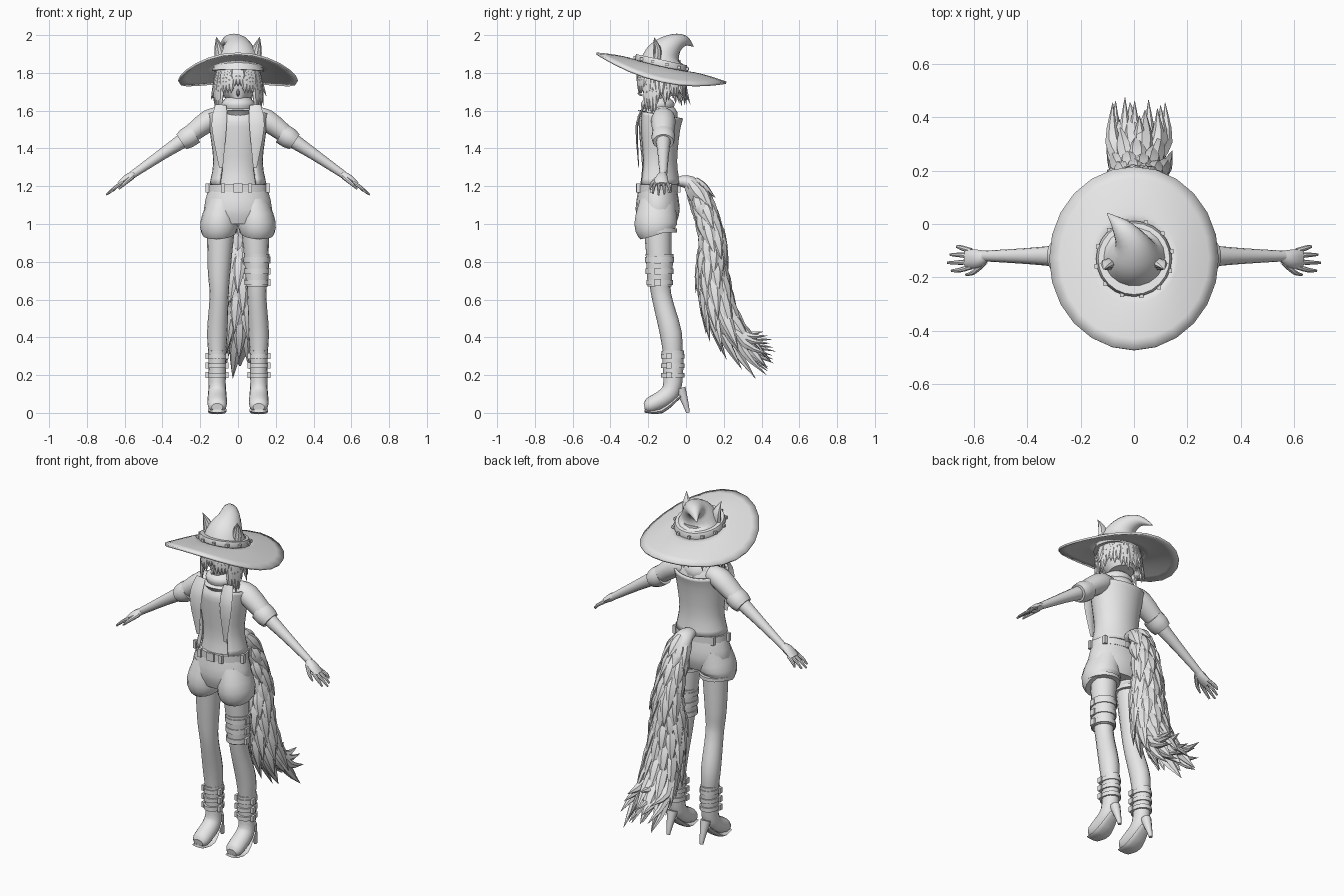
import bpy, bmesh, math, random
from math import sin, cos, pi, radians
from mathutils import Vector

random.seed(4)
if "Cube" in bpy.data.objects:
    bpy.data.objects.remove(bpy.data.objects["Cube"], do_unlink=True)

grey = bpy.data.materials.new("plain_grey")
grey.use_nodes = True
grey.diffuse_color = (.8, .8, .8, 1)
grey.node_tree.nodes["Principled BSDF"].inputs["Base Color"].default_value = grey.diffuse_color

ACROSS, DEPTH, UP = Vector((1, 0, 0)), Vector((0, 1, 0)), Vector((0, 0, 1))
SIDES = {"left": 1, "right": -1}
BODY_Y, ARM_Y, HAT_Y = -.15, -.12, -.13
LEG_X, SHIN_Y = .11, -.07


def smooth_rows(rows, steps):
    """Catmull-Rom interpolation of rows of numbers."""
    points = [Vector(row) for row in rows]
    last = len(points) - 1
    result = []
    for i in range(last):
        before, start, end, after = points[max(i - 1, 0)], points[i], points[i + 1], points[min(i + 2, last)]
        leave, arrive = (end - before) / 2, (after - start) / 2
        for k in range(steps):
            t = k / steps
            ease = t * t * (3 - 2 * t)
            result.append(start.lerp(end, ease) + leave * (t * (1 - t) ** 2) - arrive * (t * t * (1 - t)))
    return result + [points[last]]


def circle(count, lo=0, hi=2 * pi):
    return [lo + (hi - lo) * k / count for k in range(count)]


def loft(rows, sides=14, steps=3, ref=ACROSS, flat=(1, 1), angles=None):
    """Elliptical rings along a path of x, y, z, radius; flat is the depth ratio at start and end."""
    rows = smooth_rows(rows, steps)
    centres = [Vector(row[:3]) for row in rows]
    last = len(rows) - 1
    rings = []
    for i, centre in enumerate(centres):
        tangent = (centres[min(i + 1, last)] - centres[max(i - 1, 0)]).normalized()
        side = (ref - tangent * ref.dot(tangent)).normalized()
        up = tangent.cross(side)
        radius = max(rows[i][3], .001)
        depth = radius * (flat[0] + (flat[1] - flat[0]) * i / last)
        rings.append([centre + side * (radius * cos(t)) + up * (depth * sin(t))
                      for t in angles or circle(sides)])
    return rings


def drum(x, y, z, radius, height, ratio=1):
    """Short band wrapped around a limb."""
    return loft([(x, y, z - height / 2, radius), (x, y, z + height / 2, radius)], 18, 1, flat=(ratio, ratio))


def box(x, y, z, a, b, c):
    return [[Vector((x + i * a, y + j * b, z + k * c)) for i, j in ((-1, -1), (1, -1), (1, 1), (-1, 1))]
            for k in (-1, 1)]


def flip(rings, sign):
    return [[Vector((p.x * sign, p.y, p.z)) for p in ring] for ring in rings]


def both(rings):
    return [flip(rings, sign) for sign in SIDES.values()]


def build(name, groups, closed=True, capped=True, thickness=0):
    """Skin one or more stacks of rings into a single object."""
    bm = bmesh.new()
    for rings in groups:
        verts = [[bm.verts.new(p) for p in ring] for ring in rings]
        count = len(verts[0])
        for low, high in zip(verts, verts[1:]):
            for k in range(count if closed else count - 1):
                j = (k + 1) % count
                bm.faces.new((low[k], low[j], high[j], high[k]))
        if capped:
            bm.faces.new(verts[0][::-1])
            bm.faces.new(verts[-1])
    bmesh.ops.recalc_face_normals(bm, faces=bm.faces)
    mesh = bpy.data.meshes.new(name)
    bm.to_mesh(mesh)
    bm.free()
    mesh.materials.append(grey)
    ob = bpy.data.objects.new(name, mesh)
    bpy.context.collection.objects.link(ob)
    bpy.ops.object.select_all(action='DESELECT')
    ob.select_set(True)
    bpy.context.view_layer.objects.active = ob
    bpy.ops.object.shade_smooth_by_angle(angle=radians(40))
    if thickness:
        solid = ob.modifiers.new("thickness", 'SOLIDIFY')
        solid.thickness, solid.offset = thickness, 0


# Torso, open vest, lapels and scarf
torso = [(0, BODY_Y, 1.18, .13), (0, BODY_Y, 1.3, .11), (0, BODY_Y, 1.47, .13),
         (0, -.14, 1.55, .14), (0, HAT_Y, 1.66, .05)]
build("torso", [loft(torso, 20, flat=(.75, .75))])
vest = [(x, y, z + .03, radius + .015) for x, y, z, radius in torso[:4]]
build("vest", [loft(vest, flat=(.78, .78), angles=circle(24, radians(-48), radians(240)))],
      closed=False, capped=False, thickness=.012)
lapel = [(.09, -.22, 1.63, .03), (.1, -.26, 1.52, .04), (.09, -.25, 1.3, .01)]
build("vest_lapels", both(loft(lapel, 6, flat=(.2, .2))))
build("scarf_drape", [loft([(0, -.17, 1.53, .05), (0, BODY_Y, 1.58, .1), (0, BODY_Y, 1.62, .08)], 18, flat=(1.2, 1))])
build("scarf_collar", [loft([(0, BODY_Y, 1.6, .08), (0, BODY_Y, 1.64, .09), (0, BODY_Y, 1.67, .06)], 18)])

# Shorts and belt
build("shorts_hips", [loft([(0, BODY_Y, 1.21, .15), (0, BODY_Y, 1.08, .18), (0, BODY_Y, 1, .15)], 20, flat=(.65, .65))])
build("shorts_legs", both(loft([(.08, BODY_Y, 1.12, .08), (.1, -.16, 1, .1), (.1, BODY_Y, .95, .09)], 18, flat=(1.2, 1.1))))
build("shorts_cuffs", both(drum(.1, BODY_Y, .965, .095, .02, 1.1)))
build("belt", [drum(0, BODY_Y, 1.19, .16, .04, .67)])
loops = [box(.165 * sin(t), BODY_Y - .11 * cos(t), 1.19, .01, .01, .024) for t in circle(7, .4, .4 + 2 * pi)]
build("belt_loops_and_buckle", loops + [box(0, BODY_Y - .11, 1.19, .024, .006, .024)])

# Legs, heeled boots and boot straps
leg = [(.09, BODY_Y, 1, .075), (.1, -.14, .75, .06), (.1, -.13, .62, .05),
       (LEG_X, -.08, .42, .054), (LEG_X, SHIN_Y, .28, .043)]
foot = [(LEG_X, -.22, .03, .03), (LEG_X, -.19, .04, .05), (LEG_X, -.1, .09, .05),
        (LEG_X, SHIN_Y, .16, .045), (LEG_X, SHIN_Y, .33, .048)]
sole = [(LEG_X, -.22, .01, .04), (LEG_X, -.13, .01, .05), (LEG_X, -.03, .09, .03)]
heel = [(LEG_X, -.03, .13, .03), (LEG_X, 0, .04, .016), (LEG_X, .01, 0, .01)]
strap_heights = [.2 + .05 * i for i in range(3)]
for side, sign in SIDES.items():
    build(side + "_leg", [flip(loft(leg, 16, flat=(1, 1.1)), sign)])
    build(side + "_boot", [flip(loft(foot, 16, flat=(.7, 1.25)), sign)])
    build(side + "_boot_sole", [flip(loft(sole, 12, flat=(.2, .3)), sign)])
    build(side + "_boot_heel", [flip(loft(heel, 10), sign)])
    build(side + "_boot_straps", [drum(sign * LEG_X, SHIN_Y, z, .053, .024, 1.2) for z in strap_heights])
    build(side + "_boot_buckles", [box(sign * LEG_X + .053 * way, -.09, z, .008, .013, .016)
                                   for z in strap_heights for way in SIDES.values()])

# Wrapped thigh with three straps
build("thigh_wrap", [loft([(.1, -.14, .84, .068), (.1, -.14, .67, .058)], 18, 1, flat=(1.1, 1.1))])
build("thigh_straps", [drum(.1, -.14, .69 + .06 * i, .065 + .003 * i, .028, 1.1) for i in range(3)])
build("thigh_buckles", [box(.165, BODY_Y, .69 + .06 * i, .008, .018, .018) for i in range(3)])

# Arms, rolled sleeves and hands
arm = [(.14, ARM_Y, 1.55, .045), (.28, ARM_Y, 1.45, .04), (.4, ARM_Y, 1.37, .03), (.56, ARM_Y, 1.26, .02)]
sleeve = [(.08, ARM_Y, 1.57, .05), (.15, ARM_Y, 1.55, .065), (.27, ARM_Y, 1.46, .053)]
cuff = [(.23, ARM_Y, 1.48, .06), (.27, ARM_Y, 1.455, .063), (.3, ARM_Y, 1.435, .055)]
palm = [(.55, ARM_Y, 1.265, .02), (.59, HAT_Y, 1.24, .035), (.63, HAT_Y, 1.21, .035)]
thumb = [(.56, -.14, 1.25, .014), (.6, -.18, 1.215, .01), (.63, -.19, 1.185, .004)]
for side, sign in SIDES.items():
    build(side + "_arm", [flip(loft(arm, 12, ref=DEPTH), sign)])
    build(side + "_sleeve", [flip(loft(rows, ref=DEPTH, flat=(.95, .87)), sign) for rows in (sleeve, cuff)])
    hand = [loft(palm, 10, ref=DEPTH, flat=(.9, .35)), loft(thumb, 8, ref=DEPTH)]
    for k, reach in enumerate((-.035, -.01, 0, -.015)):
        fan = (k - 1.5) * .02
        tip = (.698 + reach, HAT_Y - fan * 1.5, 1.155 - reach / 2, .005)
        hand.append(loft([(.61, HAT_Y - fan, 1.22, .01), (.65, HAT_Y - fan * 1.4, 1.193, .009), tip], 8, ref=DEPTH))
    build(side + "_hand", [flip(rings, sign) for rings in hand])

# Head and face
build("head", [loft([(0, -.2, 1.64, .015), (0, -.17, 1.7, .065), (0, BODY_Y, 1.77, .08), (0, BODY_Y, 1.85, .06)],
                    18, flat=(1, 1.1))])
build("neck", [loft([(0, -.14, 1.58, .04), (0, -.14, 1.68, .04)], 12, 1)])
build("nose", [loft([(0, -.23, 1.71, .006), (0, -.25, 1.69, .008), (0, -.23, 1.68, .005)], 6)])
build("eyes", both(loft([(.033, -.226, 1.725, .015), (.033, -.234, 1.725, .014)], 10, 1, flat=(.7, .7))))

# Hair: a cap with pointed locks around it
build("hair_cap", [loft([(0, -.11, 1.67, .07), (0, ARM_Y, 1.73, .1), (0, HAT_Y, 1.86, .1)], 16)])
locks = []
for layer in range(2):
    for angle in circle(22, layer * pi / 22, layer * pi / 22 + 2 * pi):
        out = Vector((sin(angle), -cos(angle), 0))
        facing = cos(angle)
        if facing > .72:
            end = 1.73 if facing > .97 else 1.69
        else:
            end = (1.57 if facing > .2 else 1.62) + .06 * random.random()
        flare = .125 + (.03 * random.random() if facing < .2 else 0)
        stops = [(1.83, .1, .022), ((1.83 + end) / 2, .12, .024), (end, flare, .001)]
        locks.append(loft([(*(out * reach + DEPTH * HAT_Y + UP * z), radius) for z, reach, radius in stops],
                          6, ref=out.cross(UP), flat=(.6, .6)))
build("hair_locks", locks)

# Hat: saddle-shaped brim, bent crown, studded band and animal ears
brim = []
for i in range(6):
    u = i / 5
    ring = []
    for angle in circle(24):
        x, y = cos(angle) * (.125 + .19 * u), sin(angle) * (.125 + .218 * u)
        z = 1.832 - .225 * y - .077 * u ** 1.3 + .07 * u * sin(angle) ** 2
        ring.append(Vector((x, y + HAT_Y, z)))
    brim.append(ring)
build("hat_brim", [brim], capped=False, thickness=.012)
build("hat_crown", [loft([(0, HAT_Y, 1.81, .138), (0, ARM_Y, 1.89, .105), (-.01, -.07, 1.95, .065),
                          (-.05, -.01, 1.97, .035), (-.1, .04, 1.94, .002)], 18, 4, flat=(1, .8))])


def tilted(angle, reach, z):
    """Point on the sloping base of the hat."""
    return Vector((reach * cos(angle), HAT_Y + reach * sin(angle), z - .22 * reach * sin(angle)))


build("hat_band", [[[tilted(angle, reach, z) for angle in circle(24)]
                    for reach, z in ((.138, 1.83), (.142, 1.85), (.134, 1.87), (.115, 1.87))]])
build("hat_studs", [box(*tilted(angle, .142, 1.85), .008, .008, .008) for angle in circle(12, .2, .2 + 2 * pi)])
ear = [(.09, BODY_Y, 1.88, .035), (.1, BODY_Y, 1.93, .026), (.115, -.17, 1.99, .001)]
build("hat_ears", both(loft(ear, 8, flat=(.65, .65))))
build("ear_folds", both(loft([(x, y - .016, z, radius / 2) for x, y, z, radius in ear[:2]] + ear[2:], 6, flat=(.5, .5))))

# Tail: a curved core covered in pointed tufts
tail = [(0, SHIN_Y, 1.22, .03), (0, .04, 1.2, .06), (.02, .13, .95, .08),
        (.02, .14, .75, .1), (.02, .2, .5, .1), (.01, .4, .25, .005)]
build("tail_core", [loft(tail, 14, 6, flat=(.7, .8))])
path = smooth_rows(tail, 6)
tufts = []
for k in range(84):
    i = 6 + k // 4
    centre = Vector(path[i][:3])
    tangent = (Vector(path[i + 1][:3]) - Vector(path[i - 1][:3])).normalized()
    side = (ACROSS - tangent * tangent.x).normalized()
    angle = k * 2.4
    out = (side * cos(angle) + tangent.cross(side) * (.75 * sin(angle))) * path[i][3]
    length = .1 + .1 * k / 84 + .05 * random.random()
    stops = [(-.2, .75, .02), (.3, 1, .034), (1, 1.2, .001)]
    tufts.append(loft([(*(centre + out * spread + tangent * (length * along)), radius)
                       for along, spread, radius in stops], 6, ref=tangent.cross(out), flat=(.5, .5)))
for k in range(12):
    u = k / 11
    x = .02 + .1 * sin(k * 2.4)
    tip = (x, .3 + .165 * sin(pi * (1 + 2 * u) / 4) + .01 * (k % 3 - 1), .43 - .23 * u, .001)
    tufts.append(loft([(x / 2, .22, .5, .03), (x, .31, .42 - .1 * u, .028), tip], 6, flat=(1, .7)))
build("tail_tufts", tufts)
